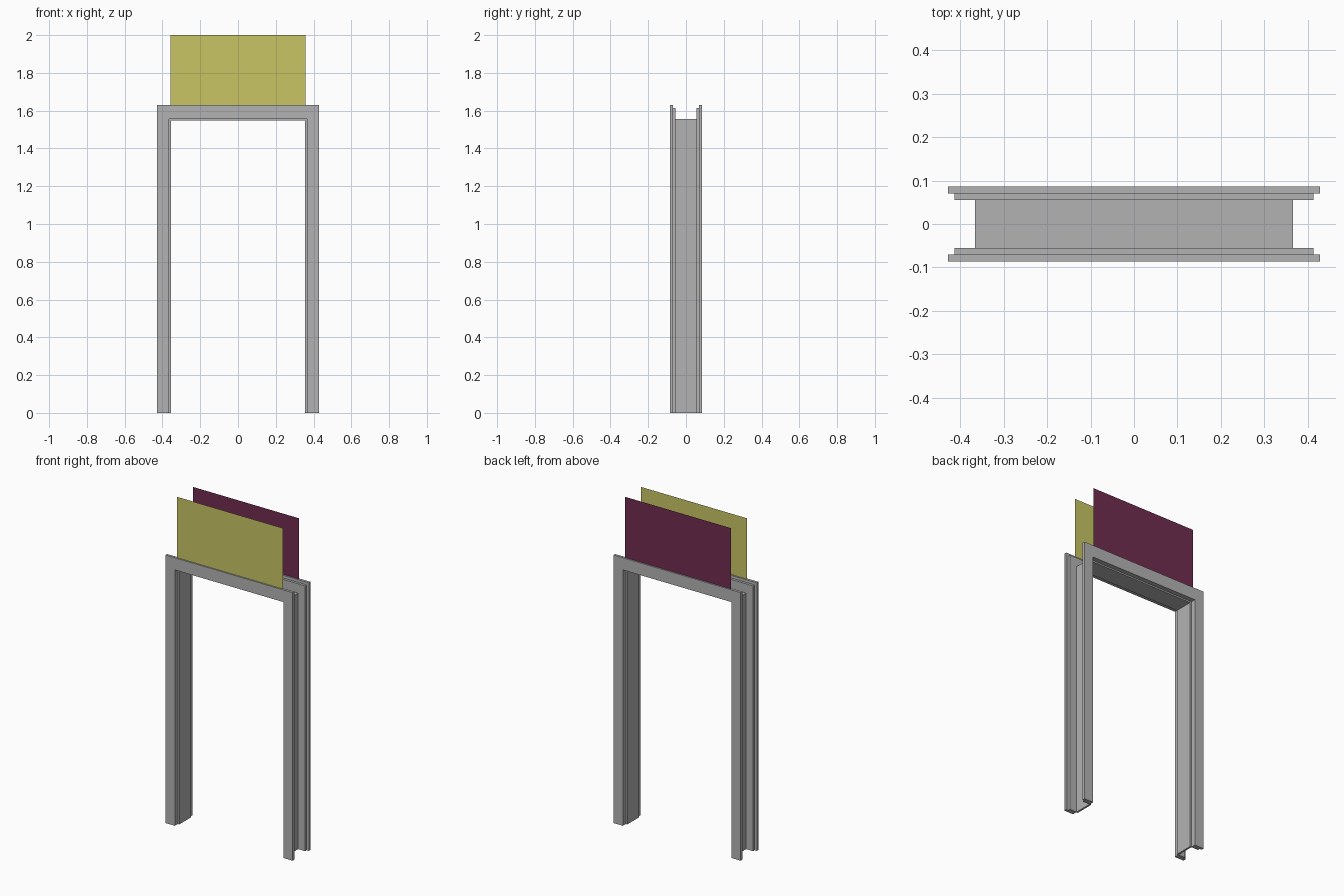
import bpy
import bmesh

cube = bpy.data.objects.get("Cube")
if cube:
    bpy.data.objects.remove(cube, do_unlink=True)


def make_material(name, rgb):
    mat = bpy.data.materials.new(name)
    color = (*rgb, 1.0)
    mat.diffuse_color = color
    mat.use_nodes = True
    mat.node_tree.nodes["Principled BSDF"].inputs["Base Color"].default_value = color
    return mat


def extrude_profile(name, points, y_start, y_end, mat):
    """Outline in x and z, extruded along y; equal ends give a flat sheet."""
    mesh = bpy.data.meshes.new(name)
    bm = bmesh.new()
    face = bm.faces.new([bm.verts.new((x, y_start, z)) for x, z in points])
    if y_end != y_start:
        result = bmesh.ops.extrude_face_region(bm, geom=[face], use_keep_orig=True)
        moved = [g for g in result["geom"] if isinstance(g, bmesh.types.BMVert)]
        bmesh.ops.translate(bm, verts=moved, vec=(0, y_end - y_start, 0))
        bmesh.ops.recalc_face_normals(bm, faces=bm.faces)
    bm.to_mesh(mesh)
    bm.free()
    mesh.materials.append(mat)
    obj = bpy.data.objects.new(name, mesh)
    bpy.context.collection.objects.link(obj)
    return obj


def doorway(outer, top, inner, under):
    """Outline of two legs joined by a header."""
    return [(-outer, 0), (-outer, top), (outer, top), (outer, 0),
            (inner, 0), (inner, under), (-inner, under), (-inner, 0)]


grey = make_material("frame grey", (0.45, 0.45, 0.45))
yellow = make_material("panel yellow", (0.578, 0.558, 0.13))
maroon = make_material("panel maroon", (0.168, 0.027, 0.08))

# Thin lining between the two faces of the frame
extrude_profile("jamb_lining", doorway(0.366, 1.557, 0.355, 1.547), -0.057, 0.057, grey)

# Stepped casing and upright panel on each side
for side, sign, paint in (("front", -1, yellow), ("back", 1, maroon)):
    extrude_profile(side + "_casing", doorway(0.428, 1.63, 0.365, 1.556),
                    sign * 0.07, sign * 0.086, grey)
    extrude_profile(side + "_casing_lip", doorway(0.413, 1.613, 0.365, 1.556),
                    sign * 0.055, sign * 0.07, grey)
    panel = [(-0.357, 1.63), (0.357, 1.63), (0.357, 2.0), (-0.357, 2.0)]
    if sign > 0:
        panel.reverse()
    extrude_profile(side + "_panel", panel, sign * 0.078, sign * 0.078, paint)
